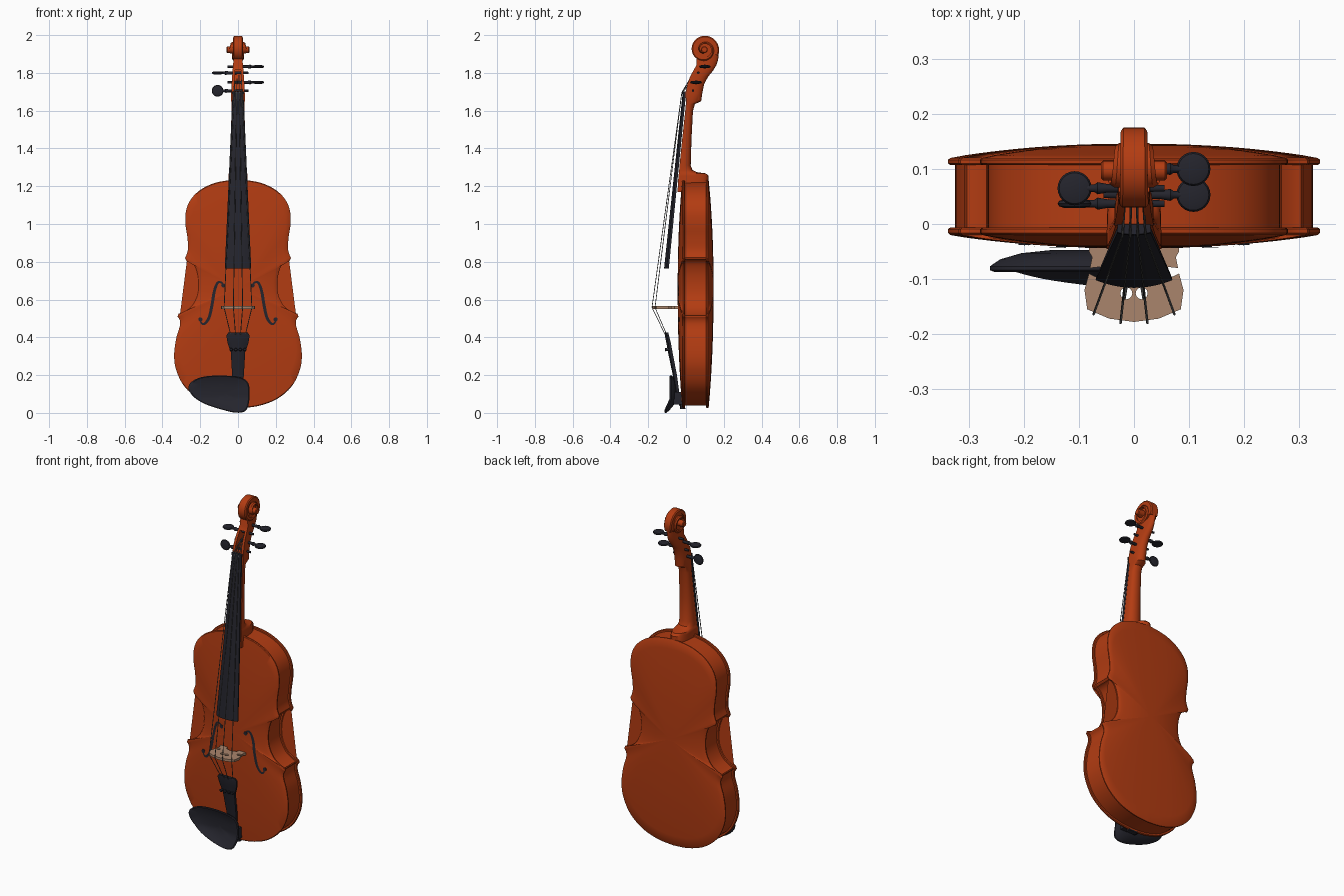
import bpy, bmesh, math
from math import sin, cos, pi
from mathutils import Vector
from mathutils.bvhtree import BVHTree

if "Cube" in bpy.data.objects:
    bpy.data.objects.remove(bpy.data.objects["Cube"])
parts = []


def material(name, rgb):
    m = bpy.data.materials.new(name)
    m.use_nodes = True
    m.diffuse_color = (*rgb, 1)
    m.node_tree.nodes["Principled BSDF"].inputs["Base Color"].default_value = (*rgb, 1)
    return m


varnish = material("orange_varnish", (0.45, 0.045, 0.006))
ebony = material("ebony_black", (0.018, 0.018, 0.026))
maple = material("pale_maple", (0.4, 0.235, 0.15))
steel = material("string_grey", (0.12, 0.12, 0.12))


def finish(name, bm, mat):
    bmesh.ops.recalc_face_normals(bm, faces=bm.faces)
    me = bpy.data.meshes.new(name)
    bm.to_mesh(me)
    bm.free()
    ob = bpy.data.objects.new(name, me)
    bpy.context.collection.objects.link(ob)
    me.materials.append(mat)
    parts.append(ob)
    return ob


def loft(name, rings, mat, closed=True):
    """Skin a list of equal rings; closed rings get end caps."""
    bm = bmesh.new()
    vs = [[bm.verts.new(p) for p in ring] for ring in rings]
    n = len(vs[0])
    for a, b in zip(vs, vs[1:]):
        for i in range(n if closed else n - 1):
            j = (i + 1) % n
            bm.faces.new((a[i], a[j], b[j], b[i]))
    if closed:
        bm.faces.new(vs[0])
        bm.faces.new(vs[-1])
    return finish(name, bm, mat)


def spline(pts, steps=5, loop=False):
    """Smooth 2D path through the points."""
    p = [Vector(q) for q in pts]
    p = [p[-1]] + p + p[:2] if loop else [p[0]] + p + [p[-1]]
    out = []
    for a, b, c, d in zip(p, p[1:], p[2:], p[3:]):
        for k in range(steps):
            t = k / steps
            out.append(0.5 * (2 * b + (c - a) * t + (2 * a - 5 * b + 4 * c - d) * t ** 2
                              + (3 * b - a - 3 * c + d) * t ** 3))
    return out if loop else out + [p[-2]]


def circle(c, r, axis, n=12, flat=1.0):
    """Ring of radius r about the named axis; flat squashes its first direction."""
    c = Vector(c)
    dirs = {"x": ((0, 1, 0), (0, 0, 1)), "y": ((1, 0, 0), (0, 0, 1)), "z": ((1, 0, 0), (0, 1, 0))}
    u, v = map(Vector, dirs[axis])
    return [c + u * r * flat * cos(2 * pi * i / n) + v * r * sin(2 * pi * i / n) for i in range(n)]


# Body outline, half then mirrored
lower = [(0, .025), (.1, .035), (.2, .07), (.28, .135), (.325, .22), (.338, .3), (.328, .39),
         (.308, .46), (.308, .49), (.32, .51)]
waist = [(.315, .525), (.285, .535), (.245, .565), (.217, .615), (.208, .67), (.213, .73),
         (.23, .78), (.25, .8), (.272, .802)]
upper = [(.28, .82), (.265, .865), (.268, .93), (.278, 1.0), (.275, 1.07), (.25, 1.13),
         (.2, 1.18), (.13, 1.215), (.06, 1.23), (0, 1.235)]
half = spline(lower) + spline(waist) + spline(upper)
outline = half + [Vector((-p.x, p.y)) for p in reversed(half[1:-1])]
mid = Vector((0, .66))


def inset(path, d):
    out = []
    for i, p in enumerate(path):
        t = (path[(i + 1) % len(path)] - path[i - 1]).normalized()
        out.append(p + Vector((-t.y, t.x)) * d)
    return out


def ring(path, y, s=1.0, c=mid):
    return [Vector((c.x + (p.x - c.x) * s, y, c.y + (p.y - c.y) * s)) for p in path]


def plate(name, y_in, y_out, rise):
    edge = (y_out - y_in) * .25
    rings = [ring(inset(outline, .004), y_in), ring(outline, y_in + edge),
             ring(outline, y_out - edge), ring(inset(outline, .004), y_out)]
    for k in range(1, 15):
        s = .96 * (1 - k / 15) + .01
        rings.append(ring(outline, y_out + rise * (1 - s ** 2.2), s))
    return loft(name, rings, varnish)


belly = plate("front_plate", -.006, -.02, -.024)
plate("back_plate", .107, .12, .026)
rib_path = inset(outline, .013)
loft("ribs", [ring(rib_path, -.01), ring(rib_path, .11)], varnish)

# Sound holes laid on the arched front
tree = BVHTree.FromPolygons([v.co for v in belly.data.vertices],
                            [tuple(p.vertices) for p in belly.data.polygons])


def on_front(x, z):
    hit = tree.ray_cast(Vector((x, -1, z)), Vector((0, 1, 0)))[0]
    return Vector((x, hit.y - .0025, z))


f_path = spline([(.078, .675), (.088, .69), (.108, .688), (.125, .645), (.137, .575), (.152, .508),
                 (.175, .473), (.193, .475), (.199, .495)])
for side, word in ((1, "left"), (-1, "right")):
    rows = []
    for i, p in enumerate(f_path):
        a, b = f_path[max(i - 1, 0)], f_path[min(i + 1, len(f_path) - 1)]
        t = (b - a).normalized()
        w = .003 + .005 * sin(pi * i / (len(f_path) - 1))
        rows.append([on_front(side * (p.x + k * w * t.y), p.y - k * w * t.x) for k in (-1, 0, 1)])
    loft(word + "_sound_hole", rows, ebony, closed=False)
    for end, p in (("upper", f_path[0]), ("lower", f_path[-1])):
        c = on_front(side * p.x, p.y)
        loft(f"{word}_{end}_sound_hole_eye", [circle(c, .011, "y"), circle(c + Vector((0, .004, 0)), .011, "y")], ebony)

# Neck, heel and pegbox: height, front, back, half width
neck_rows = [(1.17, -.045, .119, .05), (1.255, -.04, .119, .05), (1.268, -.038, .105, .049),
             (1.274, -.037, .06, .047), (1.285, -.036, .035, .046), (1.31, -.034, .025, .045),
             (1.45, -.02, .029, .039), (1.6, -.004, .037, .034), (1.635, -.001, .047, .034),
             (1.65, 0, .08, .036), (1.69, -.003, .086, .036), (1.74, .007, .096, .034),
             (1.78, .022, .117, .031), (1.81, .038, .142, .029), (1.84, .055, .16, .026),
             (1.87, .055, .17, .024), (1.91, .08, .174, .023)]
neck = loft("neck_and_pegbox", [[(w * cos(pi * i / 16), f + (b - f) * abs(sin(pi * i / 16)) ** .6, z)
                                 for i in range(17)] for z, f, b, w in neck_rows], varnish)


def cut(target, cutter):
    parts.remove(cutter)
    cutter.hide_render = True
    cutter.hide_viewport = True
    m = target.modifiers.new("cut", "BOOLEAN")
    m.operation = "DIFFERENCE"
    m.solver = "EXACT"
    m.object = cutter


slot = [[(x, y + dy, z) for x, dy in ((-w, -.06), (w, -.06), (w, .05), (-w, .05))]
        for z, y, w in ((1.705, .01, .021), (1.815, .05, .016))]
cut(neck, loft("pegbox_cutter", slot, varnish))

# Scroll: a core and a widening spiral band
eye = Vector((0, .097, 1.923))
loft("scroll_core", [circle(eye + Vector((x, 0, 0)), .06, "x", 32) for x in (-.021, .021)], varnish)
turns = []
for i in range(73):
    t = i / 72
    a = math.radians(-25 + 720 * t)
    r, w = .079 - .057 * t ** 1.5, .024 + .034 * t ** 2
    d = Vector((0, cos(a), sin(a)))
    sect = [(-w, r - .03 * (1 - t)), (-w, r - .006), (-w * .8, r), (w * .8, r), (w, r - .006), (w, r - .03 * (1 - t))]
    turns.append([eye + d * (q - .012 * t) + Vector((x, 0, 0)) for x, q in sect])
loft("scroll_spiral", turns, varnish)
loft("scroll_eye", [circle(eye + Vector((x, 0, 0)), r, "x", 20)
                    for x, r in ((-.06, .014), (-.056, .018), (.056, .018), (.06, .014))], varnish)

# Tuning pegs: height, depth, head side, head faces front
for n, (z, y, s, front) in enumerate([(1.705, .037, -1, True), (1.75, .053, 1, False),
                                      (1.8, .065, -1, False), (1.833, .1, 1, False)]):
    shaft = [(-.055, .006), (.05, .008), (.066, .011), (.072, .007), (.085, .007)]
    loft(f"peg_shaft_{n + 1}", [circle((s * x, y, z), r, "x") for x, r in shaft], ebony)
    axis = "y" if front else "z"
    off = Vector((0, 1, 0)) if front else Vector((0, 0, 1))
    loft(f"peg_head_{n + 1}", [circle(Vector((s * .108, y, z)) + off * h, r, axis, 24)
                               for h, r in ((-.008, .018), (-.005, .028), (0, .031), (.005, .028), (.008, .018))], ebony)


# Fingerboard, nut and tailpiece: height, half width, front depth, side drop, thickness
def arched(name, rows):
    rings = []
    for z, w, y, drop, th in rows:
        top = [(w * k / 5, y + drop * (k / 5) ** 2, z) for k in range(-5, 6)]
        rings.append(top + [(w * .95, y + th, z), (-w * .95, y + th, z)])
    return loft(name, rings, ebony)


arched("fingerboard", [(.765, .07, -.116, .014, .025), (1.69, .029, -.018, .005, .018)])
arched("nut", [(1.688, .031, -.021, .004, .024), (1.702, .031, -.019, .004, .022)])
arched("tailpiece", [(.425, .052, -.112, .008, .018), (.41, .062, -.112, .01, .022),
                     (.37, .055, -.104, .01, .024), (.32, .038, -.095, .008, .024),
                     (.2, .031, -.07, .006, .022), (.08, .023, -.05, .004, .018), (.06, .015, -.045, .003, .014)])
arched("saddle", [(.02, .03, -.032, .004, .03), (.045, .03, -.032, .004, .02)])

# Bridge
b_half = [(0, -.178), (.045, -.172), (.085, -.155), (.09, -.12), (.082, -.09), (.065, -.098),
          (.055, -.09), (.062, -.078), (.08, -.08), (.076, -.06), (.082, -.05), (.082, -.038),
          (.04, -.038), (.034, -.06), (0, -.072)]
b_path = b_half + [(-x, y) for x, y in reversed(b_half[1:-1])]
bridge = loft("bridge", [[(x, y, z) for x, y in b_path] for z in (.551, .565)], maple)
for x in (-.014, .014):
    cut(bridge, loft("bridge_hole_cutter", [circle((x, -.126, z), .011, "z") for z in (.5, .6)], maple))

# Strings and fine tuners
for n, k in enumerate((-1.5, -.5, .5, 1.5)):
    sag = .008 * (abs(k) - .5)
    pts = [(k * .011, .045, 1.75 + .02 * n), (k * .014, -.022, 1.697), (k * .049, -.18 + sag * 2, .558),
           (k * .027, -.113 + sag, .42), (k * .025, -.1, .4)]
    loft(f"string_{n + 1}", [circle(p, .0022, "z", 6) for p in pts], steel)
    loft(f"fine_tuner_{n + 1}", [circle((k * .024, y, .335), r, "y")
                                 for y, r in ((-.112, .006), (-.108, .009), (-.09, .005))], ebony)
for s, word in ((-1, "right"), (1, "left")):
    loft(word + "_tail_gut", [circle(p, .003, "z", 6) for p in
                              ((s * .01, -.04, .07), (s * .01, -.034, .04), (s * .008, -.01, .022))], ebony)

# Chin rest: cupped pad whose lower lip leans forward
pad = spline([(-.262, .13), (-.245, .165), (-.19, .19), (-.1, .198), (0, .19), (.05, .165), (.062, .11),
              (.055, .04), (.035, .008), (-.01, .001), (-.08, .016), (-.17, .045), (-.235, .085)], 4, True)
rings = [ring(pad, y, s, Vector((-.07, .1))) for y, s in
         ((-.047, .4), (-.053, .7), (-.064, .9), (-.077, 1), (-.084, 1), (-.087, .96), (-.08, .75),
          (-.075, .45), (-.074, .1))]
for p in (p for r in rings for p in r):
    p.y -= .027 * min(1, max(0, (.075 - p.z) / .06))
loft("chin_rest", rings, ebony)
loft("chin_rest_foot", [[(x, y, z) for x, z in ((-.06, .045), (.04, .045), (.04, .11), (-.06, .11))]
                        for y in (-.065, -.02)], ebony)

# Smooth shading with sharp edges kept
bpy.ops.object.select_all(action="DESELECT")
for ob in parts:
    ob.select_set(True)
bpy.context.view_layer.objects.active = parts[0]
bpy.ops.object.shade_smooth_by_angle(angle=math.radians(35))
